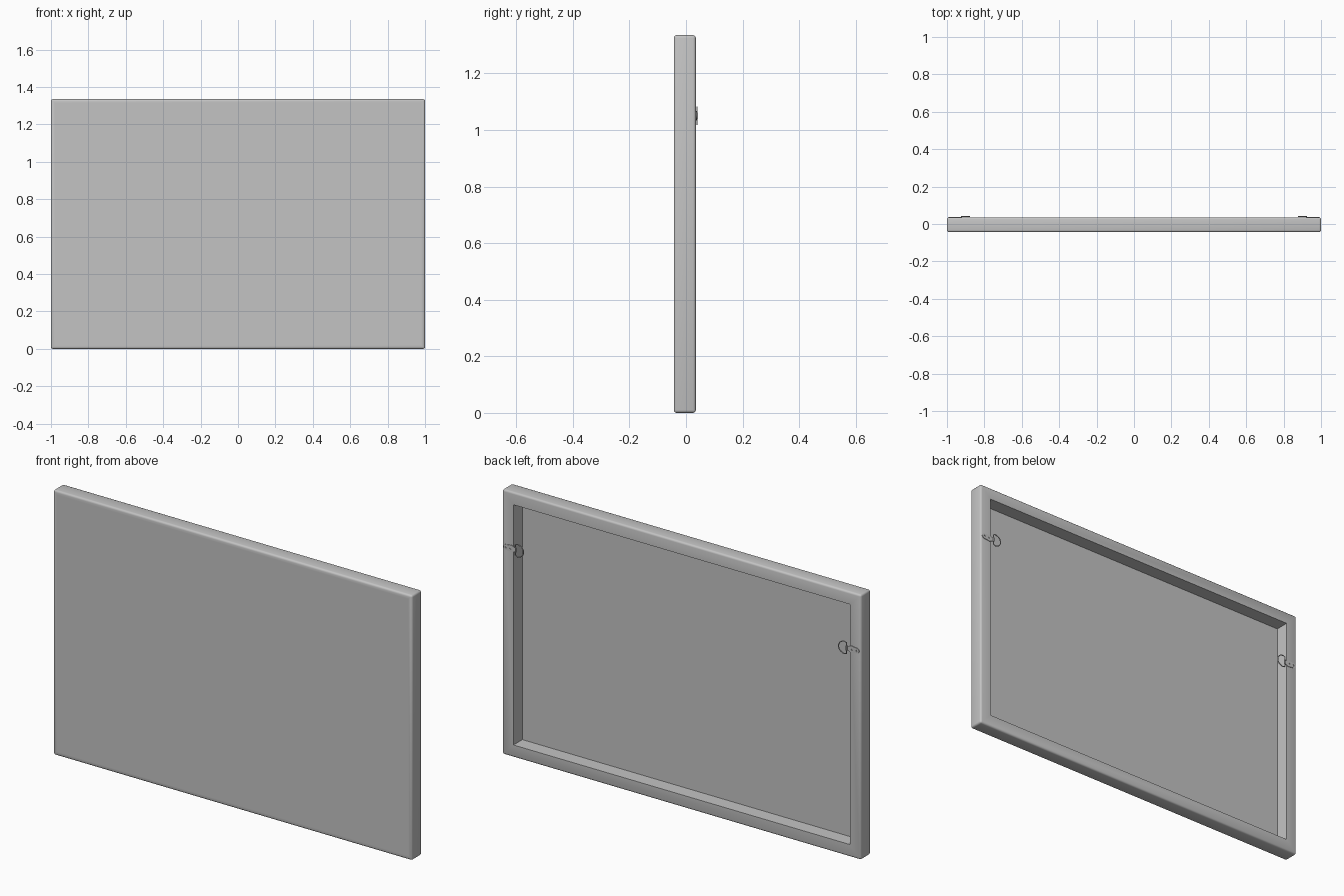
import bpy, bmesh, math
from mathutils import Matrix, Vector

if "Cube" in bpy.data.objects:
    bpy.data.objects.remove(bpy.data.objects["Cube"])

W, H = 2.0, 1.335
FRONT, BACK = -0.043, 0.035
BAR = 0.084
HANG_Z = 1.05

grey = bpy.data.materials.new("plain grey")
grey.diffuse_color = (0.55, 0.55, 0.55, 1)
grey.use_nodes = True
grey.node_tree.nodes["Principled BSDF"].inputs["Base Color"].default_value = grey.diffuse_color


def smooth(obj):
    bpy.ops.object.select_all(action='DESELECT')
    obj.select_set(True)
    bpy.context.view_layer.objects.active = obj
    bpy.ops.object.shade_smooth_by_angle(angle=math.radians(40))


def add_mesh(name, bm):
    me = bpy.data.meshes.new(name)
    bmesh.ops.recalc_face_normals(bm, faces=bm.faces)
    bm.to_mesh(me)
    bm.free()
    me.materials.append(grey)
    obj = bpy.data.objects.new(name, me)
    bpy.context.collection.objects.link(obj)
    smooth(obj)
    return obj


def add_curve(name, loops, dims, extrude=0.0, bevel=0.0):
    """Closed outlines drawn in x-z, with local z pointing to the front."""
    cu = bpy.data.curves.new(name, 'CURVE')
    cu.dimensions = dims
    if dims == '2D':
        cu.fill_mode = 'BOTH'
    cu.extrude, cu.bevel_depth, cu.bevel_resolution = extrude, bevel, 2
    for pts in loops:
        sp = cu.splines.new('POLY')
        sp.points.add(len(pts) - 1)
        for p, (x, z) in zip(sp.points, pts):
            p.co = (x, z, 0, 1)
        sp.use_cyclic_u = True
    cu.materials.append(grey)
    obj = bpy.data.objects.new(name, cu)
    obj.rotation_euler.x = math.pi / 2
    bpy.context.collection.objects.link(obj)
    return obj


def arc(cx, cz, rx, rz, a0, a1, n):
    return [(cx + rx * math.cos(math.radians(a0 + (a1 - a0) * i / n)),
             cz + rz * math.sin(math.radians(a0 + (a1 - a0) * i / n)))
            for i in range(n + 1)]


# Stretched canvas: rounded slab, hollowed from the back with mitred bars
bm = bmesh.new()
bmesh.ops.create_cube(bm, size=1)
bmesh.ops.scale(bm, vec=(W, BACK - FRONT, H), verts=bm.verts)
bmesh.ops.translate(bm, vec=(0, (BACK + FRONT) / 2, H / 2), verts=bm.verts)
bmesh.ops.bevel(bm, geom=list(bm.edges), offset=0.01, segments=3,
                profile=0.5, affect='EDGES')
bm.normal_update()
front = min(bm.faces, key=lambda f: f.calc_center_median().y)
back = max(bm.faces, key=lambda f: f.calc_center_median().y)
bmesh.ops.inset_region(bm, faces=[front], thickness=0.015)
bmesh.ops.inset_region(bm, faces=[back], thickness=BAR - 0.01)
res = bmesh.ops.extrude_discrete_faces(bm, faces=[back])
floor = res["faces"][0]
for v in floor.verts:
    v.co.y = FRONT + 0.007
add_mesh("canvas_frame", bm)

# Hangers near the top of both side bars
for side, label in ((1, "right"), (-1, "left")):
    def place(pts):
        return [(side * x, z) for x, z in pts]

    # Tapered strap with two screw holes
    outline = (arc(0.978, 0, 0.013, 0.013, -90, 90, 8)
               + [(0.945, 0.017), (0.93, 0.011), (0.921, 0.011),
                  (0.921, -0.011), (0.93, -0.011), (0.945, -0.017)])
    holes = [arc(x, 0, 0.0045, 0.0045, 0, 330, 11) for x in (0.978, 0.952)]
    strap = add_curve(label + "_hanger_strap",
                      [place(p) for p in [outline] + holes], '2D', extrude=0.0015)
    strap.location = (0, BACK + 0.0015, HANG_Z)

    # Rolled end of the strap around the wire
    bm = bmesh.new()
    bmesh.ops.create_cone(bm, cap_ends=True, segments=12, radius1=0.004,
                          radius2=0.004, depth=0.022,
                          matrix=Matrix.Translation(Vector((side * 0.922, BACK + 0.004, HANG_Z))))
    add_mesh(label + "_hanger_roll", bm)

    # D-shaped wire ring reaching over the opening
    ring = arc(0.912, 0, 0.034, 0.031, 90, 270, 16) + [(0.922, -0.027), (0.922, 0.027)]
    wire = add_curve(label + "_hanger_ring", [place(ring)], '3D', bevel=0.0025)
    wire.location = (0, BACK + 0.004, HANG_Z)
